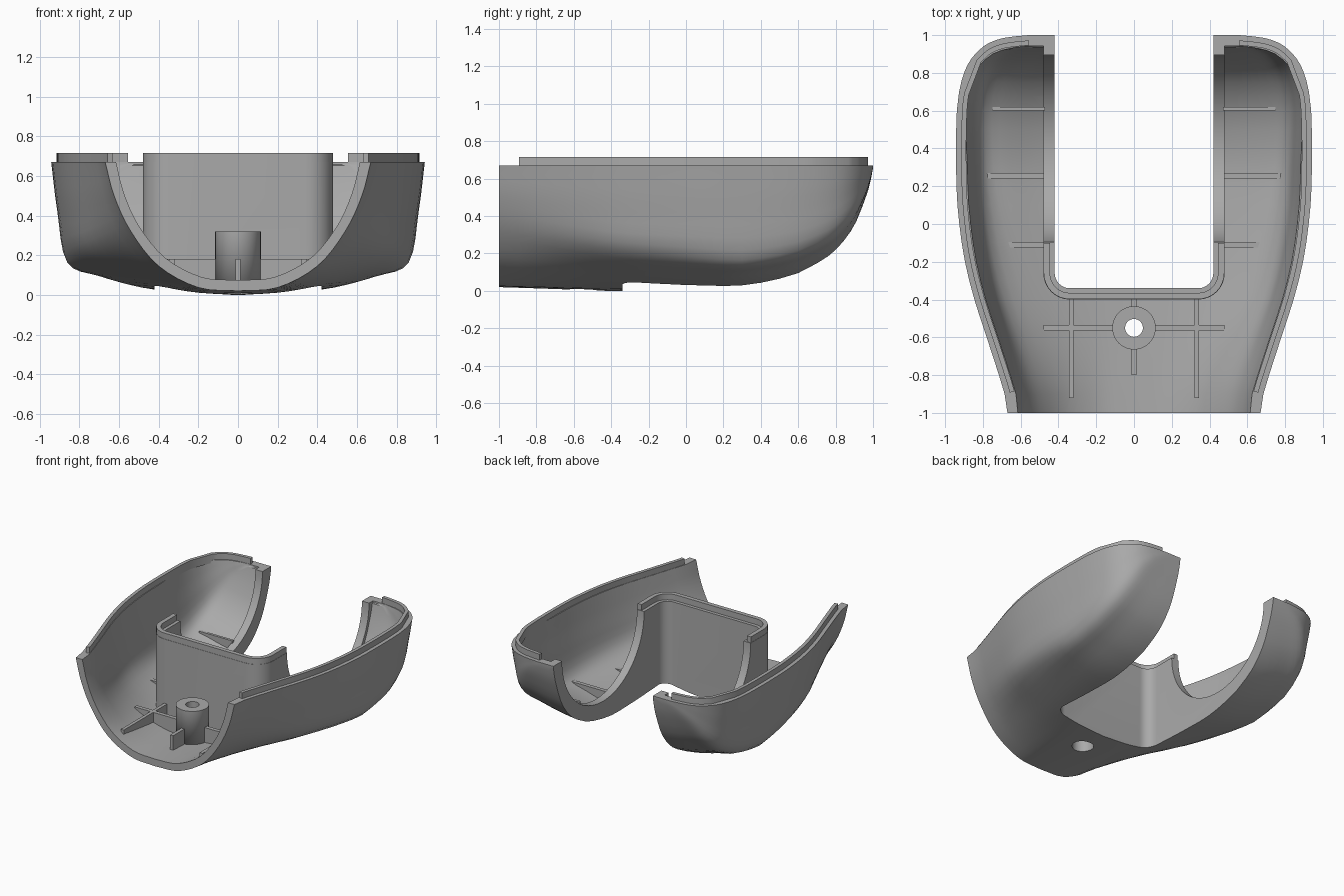
import bpy, bmesh, math
from mathutils import Vector

cube = bpy.data.objects.get("Cube")
if cube:
    bpy.data.objects.remove(cube, do_unlink=True)

grey = bpy.data.materials.new("plain grey")
grey.use_nodes = True
grey.diffuse_color = (0.4, 0.4, 0.4, 1)
grey.node_tree.nodes["Principled BSDF"].inputs["Base Color"].default_value = (0.4, 0.4, 0.4, 1)

RIM = 0.67    # height of the open rim
LIP = 0.715   # top of the locating lip


# ---------- helpers ----------
def make(name, bm):
    bmesh.ops.recalc_face_normals(bm, faces=bm.faces)
    me = bpy.data.meshes.new(name)
    bm.to_mesh(me)
    bm.free()
    ob = bpy.data.objects.new(name, me)
    bpy.context.collection.objects.link(ob)
    me.materials.append(grey)
    return ob


def loft(name, rings, caps=True):
    bm = bmesh.new()
    vs = [[bm.verts.new(p) for p in r] for r in rings]
    n = len(vs[0])
    for a, b in zip(vs, vs[1:]):
        for i in range(n):
            j = (i + 1) % n
            bm.faces.new((a[i], a[j], b[j], b[i]))
    if caps:
        bm.faces.new(vs[0])
        bm.faces.new(vs[-1])
    return make(name, bm)


def prism(name, poly, z0, z1):
    return loft(name, [[(x, y, z) for x, y in poly] for z in (z0, z1)])


def box(name, x0, x1, y0, y1, z0, z1):
    return prism(name, [(x0, y0), (x1, y0), (x1, y1), (x0, y1)], z0, z1)


def circle(r, n=48):
    return [(r * math.cos(2 * math.pi * i / n), r * math.sin(2 * math.pi * i / n)) for i in range(n)]


def boolean(ob, other, op="DIFFERENCE", remove=True):
    m = ob.modifiers.new("cut", "BOOLEAN")
    m.operation, m.solver, m.object = op, "EXACT", other
    bpy.context.view_layer.objects.active = ob
    bpy.ops.object.modifier_apply(modifier=m.name)
    if remove:
        bpy.data.objects.remove(other, do_unlink=True)


def smooth(ob, angle=30):
    bpy.ops.object.select_all(action="DESELECT")
    ob.select_set(True)
    bpy.context.view_layer.objects.active = ob
    bpy.ops.object.shade_smooth_by_angle(angle=math.radians(angle))


def curve(table, t):
    """Smooth interpolation through (t, value) pairs."""
    t = min(max(t, table[0][0]), table[-1][0])
    i = 0
    while i < len(table) - 2 and t > table[i + 1][0]:
        i += 1

    def slope(k):
        a, b = table[max(k - 1, 0)], table[min(k + 1, len(table) - 1)]
        return (b[1] - a[1]) / (b[0] - a[0])
    (t0, v0), (t1, v1) = table[i], table[i + 1]
    h = t1 - t0
    s = (t - t0) / h
    return ((2*s**3 - 3*s**2 + 1) * v0 + (s**3 - 2*s**2 + s) * h * slope(i)
            + (3*s**2 - 2*s**3) * v1 + (s**3 - s**2) * h * slope(i + 1))


# ---------- body shape ----------
WIDTH = [(-1, .67), (-.9, .685), (-.8, .715), (-.6, .78), (-.4, .845), (-.2, .895), (0, .925),
         (.2, .94), (.6, .938), (.75, .915), (.86, .872), (.93, .81), (.96, .765), (.98, .71),
         (.99, .66), (1, .56)]
DEPTH = [(-1, 1), (.2, 1), (.4, .97), (.6, .89), (.7, .81), (.8, .7), (.9, .5), (.97, .23),
         (.99, .11), (1, .02)]
# half sections from the centre bottom to the rim: front, middle, arms
SECTIONS = [
    (-1, [(0, .02), (.2, .037), (.4, .145), (.54, .32), (.625, .5), (.67, RIM)]),
    (-.35, [(0, .0), (.25, .02), (.5, .08), (.75, .215), (.815, .42), (.855, RIM)]),
    (.3, [(0, .0), (.43, .025), (.7, .09), (.86, .16), (.91, .42), (.94, RIM)]),
]
YS = [-1 + .1 * i for i in range(18)] + [.76, .8, .84, .88, .91, .94, .96, .975, .985, .993, 1]


def half_section(y):
    t = min(max(y, -1), .3)
    a, b = (SECTIONS[0], SECTIONS[1]) if t < -.35 else (SECTIONS[1], SECTIONS[2])
    f = (t - a[0]) / (b[0] - a[0])
    w, k = curve(WIDTH, y), curve(DEPTH, y)
    pts = []
    for p, q in zip(a[1], b[1]):
        x = p[0] / a[1][-1][0] * (1 - f) + q[0] / b[1][-1][0] * f
        z = p[1] * (1 - f) + q[1] * f
        pts.append((x * w, RIM - (RIM - z) * k))
    xs = [(i, p[0]) for i, p in enumerate(pts)]
    zs = [(i, p[1]) for i, p in enumerate(pts)]
    return [(curve(xs, i / 4), curve(zs, i / 4)) for i in range(4 * len(pts) - 3)]


def full(half, y):
    return [(-x, y, z) for x, z in reversed(half[1:])] + [(x, y, z) for x, z in half]


def inner_half(y):
    """Section of the hollow, shrunk by the wall thickness."""
    t = max(0, (y - .3) / .64)
    src = half_section(min(y + .055 * t, .996))
    w, h = src[-1][0], RIM - src[0][1]
    sx = (w - .06 + .03 * min(t, 1)) / w
    sz = max(h - .055, .015) / h
    out = [(x * sx, RIM - (RIM - z) * sz) for x, z in src]
    return out + [(out[-1][0], .95)]


def slot_path(d):
    """Rounded U around the rear slot, grown by d."""
    right = [(.34 + (.08 + d) * math.cos(a), -.26 - (.08 + d) * math.sin(a))
             for a in [math.pi / 2 * i / 8 for i in range(9)]]
    return right + [(-x, y) for x, y in reversed(right)]


def slot_block(name, d):
    p = slot_path(d)
    return prism(name, [(p[0][0], 1.3)] + p + [(p[-1][0], 1.3)], -.5, 1.3)


# ---------- shell ----------
shell = loft("shell", [full(half_section(y), y) for y in YS])
solid = shell.copy()
solid.data = shell.data.copy()
bpy.context.collection.objects.link(solid)

cavity_ys = [-1.05] + [-1 + .1 * i for i in range(1, 17)] + [.68, .75, .8, .84, .87, .9, .92, .935, .942]
cavity = loft("cavity", [full(inner_half(y), y) for y in cavity_ys])
boolean(cavity, slot_block("slot_wall", .06))
boolean(shell, cavity)
boolean(shell, slot_block("slot", 0))

# round opening in the inner wall of each arm
for s in (1, -1):
    boolean(shell, loft("arch", [[(s * x, .4 + u, RIM + v) for u, v in circle(.495, 72)] for x in (.3, .5)]))

# screw recess through the floor
boolean(shell, prism("recess", [(x, y - .55) for x, y in circle(.075)], -.3, .2))
smooth(shell)

# ---------- locating lips on the rim ----------
outline = [(curve(WIDTH, y), y) for y in [-.9 + .05 * i for i in range(33)] + YS[21:]]


def inset(d):
    pts = []
    for i, p in enumerate(outline):
        a, b = Vector(outline[max(i - 1, 0)]), Vector(outline[min(i + 1, len(outline) - 1)])
        t = (b - a).normalized()
        pts.append((p[0] - t.y * d, p[1] + t.x * d))
    return pts


for s, side in ((1, "left"), (-1, "right")):
    ring = inset(.028) + inset(.054)[::-1]
    smooth(prism(side + "_rim_lip", [(s * x, y) for x, y in ring], RIM - .02, LIP))
a, b = slot_path(.025), slot_path(.058)
strip = [(a[0][0], -.1)] + a + [(a[-1][0], -.1), (b[-1][0], -.1)] + b[::-1] + [(b[0][0], -.1)]
smooth(prism("slot_lip", strip, RIM - .02, LIP))

# ---------- screw boss ----------
profile = [(.115, .025), (.115, .32), (.047, .32), (.047, .26), (.075, .26), (.075, .025)]
rings = [[(x, y - .55, z) for x, y in circle(r)] for r, z in profile]
smooth(loft("screw_boss", rings + [rings[0]], caps=False))
boss = bpy.data.objects["screw_boss"]
bm = bmesh.new()
bm.from_mesh(boss.data)
bmesh.ops.remove_doubles(bm, verts=bm.verts, dist=1e-5)
bmesh.ops.recalc_face_normals(bm, faces=bm.faces)
bm.to_mesh(boss.data)
bm.free()

# ---------- stiffening ribs, trimmed to the body ----------
ribs = [("front_centre_rib", -.013, .013, -.80, -.65, .18),
        ("rear_centre_rib", -.013, .013, -.45, -.38, .18)]
for s, side in ((1, "left"), (-1, "right")):
    for part, x0, x1, y0, y1, top in (
            ("cross_rib", .10, .48, -.565, -.535, .18),
            ("long_rib", .32, .345, -.92, -.38, .18),
            ("arm_front_rib", .47, .70, -.125, -.095, .17),
            ("arm_middle_rib", .47, .82, .24, .27, .18),
            ("arm_rear_rib", .47, .75, .60, .62, .24)):
        xs = sorted((s * x0, s * x1))
        ribs.append((side + "_" + part, xs[0], xs[1], y0, y1, top))
for name, x0, x1, y0, y1, top in ribs:
    rib = box(name, x0, x1, y0, y1, -.1, top)
    boolean(rib, solid, "INTERSECT", remove=False)
    # lift the underside into the floor so it stays hidden
    for v in rib.data.vertices:
        if v.co.z < top - .01:
            v.co.z = min(v.co.z + .02, top)
bpy.data.objects.remove(solid, do_unlink=True)
